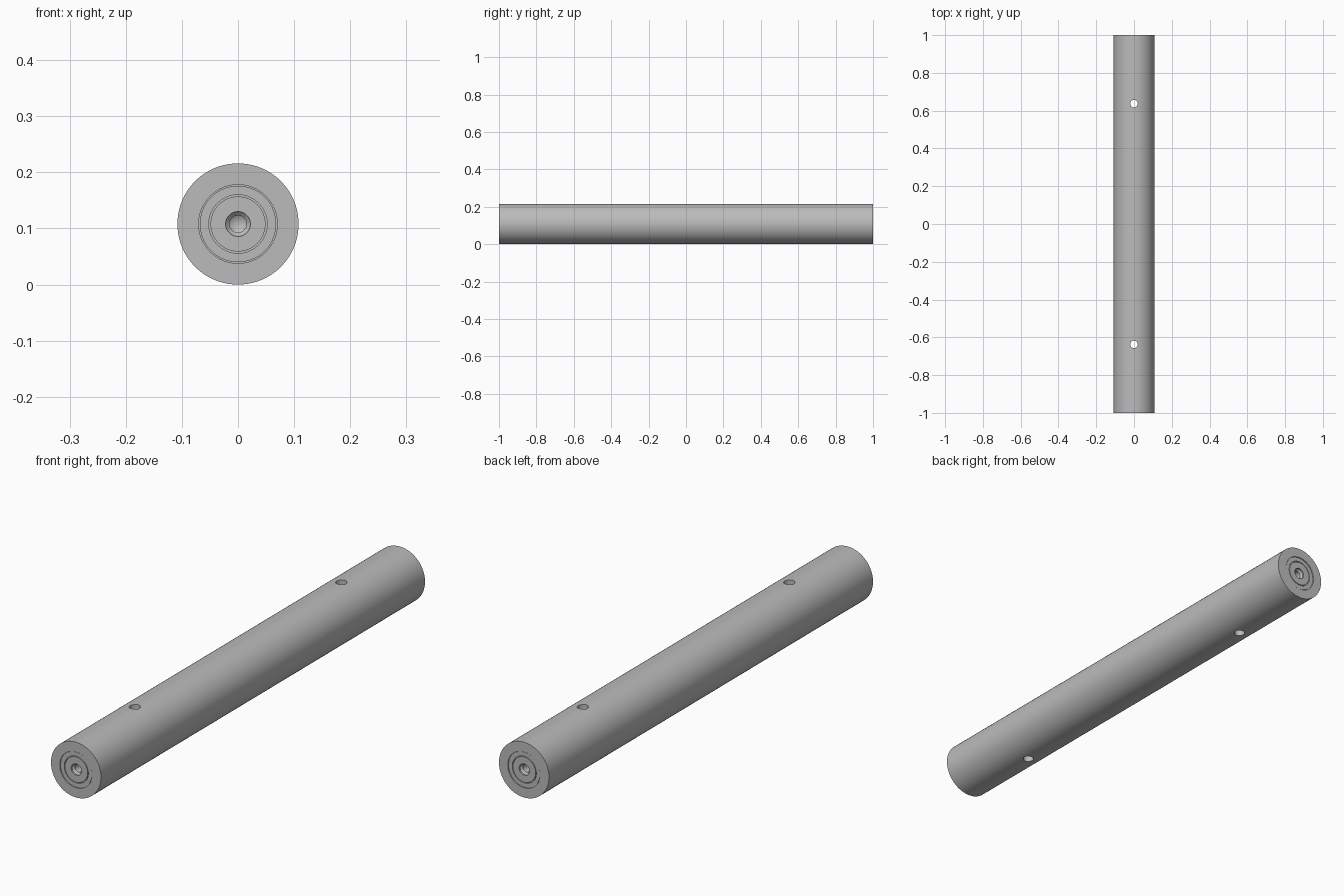
import bpy, bmesh, math
from mathutils import Matrix

cube = bpy.data.objects.get("Cube")
if cube:
    bpy.data.objects.remove(cube, do_unlink=True)

R = 0.108        # rod radius, also the height of its axis
HOLE_Y = 0.637   # cross hole distance from the middle
HOLE_R = 0.02

steel = bpy.data.materials.new("grey_steel")
steel.use_nodes = True
colour = (0.5, 0.5, 0.5, 1)
steel.diffuse_color = colour
steel.node_tree.nodes["Principled BSDF"].inputs["Base Color"].default_value = colour


def add_object(name, bm):
    bmesh.ops.recalc_face_normals(bm, faces=bm.faces)
    mesh = bpy.data.meshes.new(name)
    bm.to_mesh(mesh)
    bm.free()
    mesh.materials.append(steel)
    obj = bpy.data.objects.new(name, mesh)
    bpy.context.collection.objects.link(obj)
    return obj


# Half profile as (radius, y): blind centre hole, chamfer, two fine ring grooves, wall
half = [(0, 0.88), (0.015, 0.89), (0.015, 0.985), (0.022, 0.992), (0.022, 0.998),
        (0.049, 0.998), (0.049, 0.992), (0.052, 0.992), (0.052, 0.998),
        (0.068, 0.998), (0.068, 0.995), (0.07, 0.995), (0.07, 1), (R, 1),
        (R, HOLE_Y + 0.04), (R, HOLE_Y - 0.04)]
profile = half + [(r, -y) for r, y in reversed(half)]

# Rod body turned around the y axis
bm = bmesh.new()
verts = [bm.verts.new((r, y, R)) for r, y in profile]
edges = [bm.edges.new(pair) for pair in zip(verts, verts[1:])]
bmesh.ops.spin(bm, geom=verts + edges, cent=(0, 0, R), axis=(0, 1, 0),
               angle=math.tau, steps=96, use_duplicate=False)
bmesh.ops.remove_doubles(bm, verts=bm.verts, dist=0.00005)
rod = add_object("rod", bm)

# Cross holes drilled straight through
bm = bmesh.new()
for y in (-HOLE_Y, HOLE_Y):
    bmesh.ops.create_cone(bm, cap_ends=True, segments=40, radius1=HOLE_R, radius2=HOLE_R,
                          depth=4 * R, matrix=Matrix.Translation((0, y, R)))
cutter = add_object("hole_cutter", bm)
cutter.hide_render = True

drill = rod.modifiers.new("cross_holes", "BOOLEAN")
drill.operation = "DIFFERENCE"
drill.solver = "EXACT"
drill.object = cutter

bpy.ops.object.select_all(action="DESELECT")
rod.select_set(True)
bpy.context.view_layer.objects.active = rod
bpy.ops.object.modifier_apply(modifier=drill.name)
bpy.data.objects.remove(cutter, do_unlink=True)
bpy.ops.object.shade_smooth_by_angle(angle=math.radians(30))
